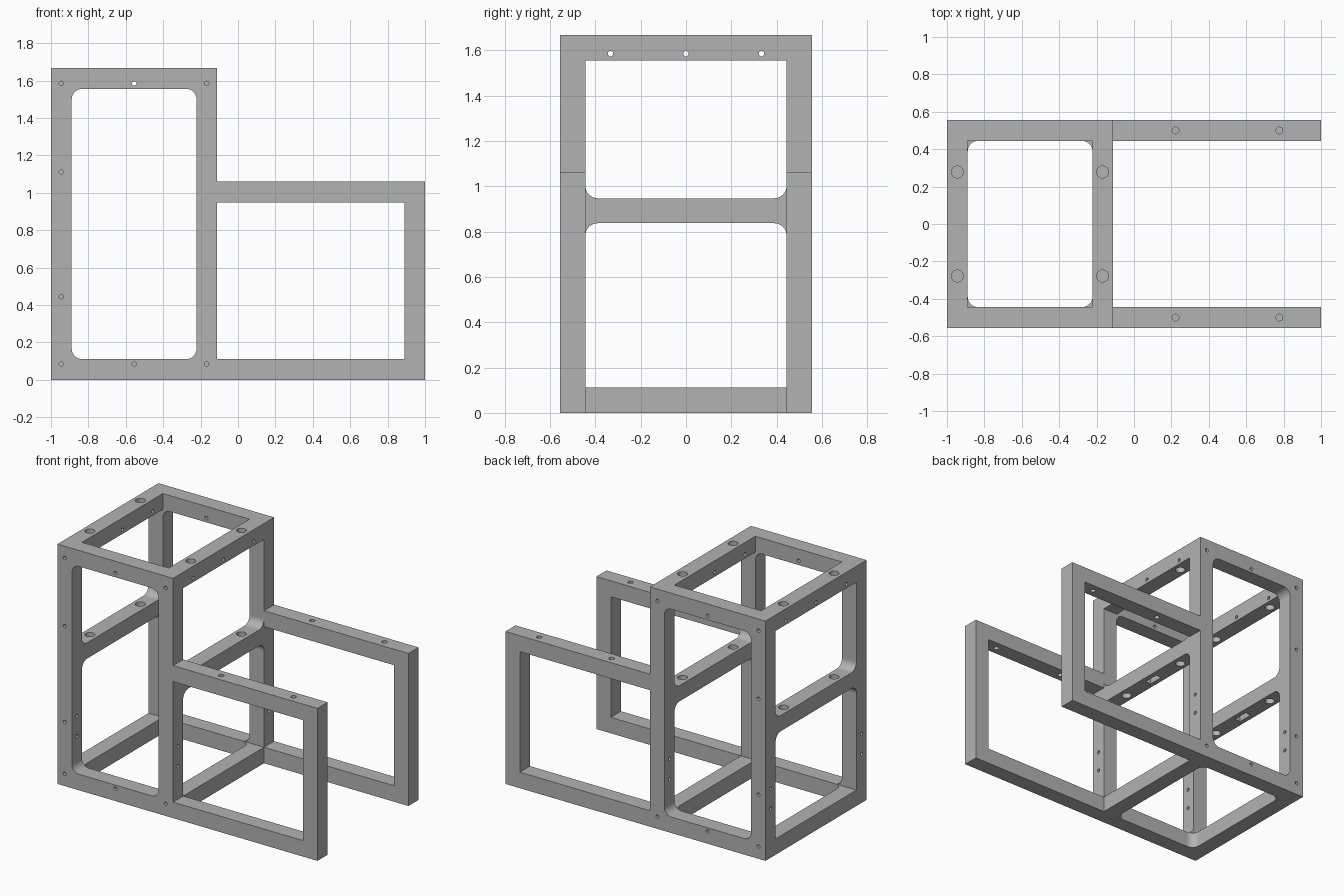
import bpy, bmesh, math
from mathutils import Vector

cube = bpy.data.objects.get("Cube")
if cube:
    bpy.data.objects.remove(cube, do_unlink=True)

T = 0.111                    # bar thickness
H, W, ARM = 1.667, 0.555, 1.06
IN = W - T                   # inner half width
POST = -T                    # tower face that the arms leave from
R = 0.055                    # fillet radius

grey = bpy.data.materials.new("grey metal")
grey.use_nodes = True
grey.diffuse_color = (0.45, 0.45, 0.45, 1)
grey.node_tree.nodes["Principled BSDF"].inputs["Base Color"].default_value = (0.45, 0.45, 0.45, 1)


def rect(a0, a1, b0, b1, low=0, high=0, steps=10):
    """Rectangle whose lower and upper corners may be rounded."""
    pts = []
    corners = [(a0, b0, 1, 1, low), (a1, b0, -1, 1, low),
               (a1, b1, -1, -1, high), (a0, b1, 1, -1, high)]
    for k, (a, b, sa, sb, r) in enumerate(corners):
        if not r:
            pts.append((a, b))
            continue
        for i in range(steps + 1):
            t = math.pi + (k + i / steps) * math.pi / 2
            pts.append((a + sa * r + r * math.cos(t), b + sb * r + r * math.sin(t)))
    return pts


def circle(a, b, r, n=24):
    return [(a + r * math.cos(i * math.tau / n), b + r * math.sin(i * math.tau / n)) for i in range(n)]


def prism(bm, axis, profile, lo, hi):
    """Extrude a profile along an axis; profile axes are (y,z), (x,z) or (x,y)."""
    def place(a, b, c):
        return Vector({"x": (c, a, b), "y": (a, c, b), "z": (a, b, c)}[axis])
    face = bm.faces.new([bm.verts.new(place(a, b, lo)) for a, b in profile])
    ext = bmesh.ops.extrude_face_region(bm, geom=[face])
    verts = [v for v in ext["geom"] if isinstance(v, bmesh.types.BMVert)]
    bmesh.ops.translate(bm, verts=verts, vec=place(0, 0, hi - lo))


def make(name, prisms):
    bm = bmesh.new()
    for p in prisms:
        prism(bm, *p)
    bmesh.ops.recalc_face_normals(bm, faces=bm.faces)
    mesh = bpy.data.meshes.new(name)
    bm.to_mesh(mesh)
    bm.free()
    obj = bpy.data.objects.new(name, mesh)
    bpy.context.collection.objects.link(obj)
    return obj


# Solid block with the side outline of the frame
outline = [(-1, 0), (1, 0), (1, ARM), (POST, ARM), (POST, H), (-1, H)]
frame = make("frame", [("y", outline, -W, W)])
frame.data.materials.append(grey)

left, right = -1 + T, POST - T
mid_low, mid_high = 0.837, 0.947

# Openings
cuts = [
    [("z", rect(POST, 1.2, -IN, IN), -0.1, 2)],                      # gap between arms
    [("y", rect(POST, 1 - T, T, ARM - T), -1, 1)],                   # arm windows
    [("z", rect(left, right, -IN, IN), T, 2)],                       # tower cavity
    [("z", rect(left, right, -IN, IN, R, R), -0.1, 0.3)],            # base opening
    [("y", rect(left, right, T, H - T, R, R), -1, 1)],               # front and back windows
    [("x", rect(-IN, IN, mid_high, H - T, R, 0), -1.2, 0.1),         # upper side windows
     ("x", rect(-IN, IN, T, mid_low, 0, R), -1.2, 0.1)],             # lower side windows
]

# Screw holes, bores and pockets
holes = []
post_x = (-0.945, -0.168)
small = 0.012
top_z, low_z = 1.585, 0.085
for x in post_x:
    for y in (-0.278, 0.278):
        holes.append(("z", circle(x, y, 0.032), 0.7, 2))
    # slot under each middle bar
    holes.append(("z", rect(x - 0.022, x + 0.022, -0.055, 0.055), 0.7, mid_low + 0.05))
for y in (-0.333, 0, 0.333):
    holes.append(("x", circle(y, top_z, small), -1.2, 0.1))
holes.append(("y", circle(-0.555, top_z, small), -1, 1))
for s in (-1, 1):
    for x in (0.222, 0.777):
        holes.append(("z", circle(x, s * 0.5, 0.018), 0.8, 1.2))
    for z in (0.34, 0.48):
        holes.append(("x", circle(s * 0.5, z, small), -1.2, 0.1))
    blind = [(post_x[0], z) for z in (low_z, 0.445, 1.112, top_z)]
    blind += [(post_x[1], low_z), (post_x[1], top_z), (-0.555, low_z)]
    for x, z in blind:
        a, b = sorted((s * (W - 0.08), s * (W + 0.1)))
        holes.append(("y", circle(x, z, small), a, b))
cuts.append(holes)

# Apply all cuts, then remove the cutters
cutters = []
for i, prisms in enumerate(cuts):
    cutter = make("cutter_%d" % i, prisms)
    cutter.hide_render = True
    mod = frame.modifiers.new("cut", "BOOLEAN")
    mod.operation, mod.solver, mod.object = "DIFFERENCE", "EXACT", cutter
    cutters.append(cutter)
bpy.context.view_layer.update()
result = bpy.data.meshes.new_from_object(frame.evaluated_get(bpy.context.evaluated_depsgraph_get()))
frame.modifiers.clear()
frame.data = result
for cutter in cutters:
    bpy.data.objects.remove(cutter, do_unlink=True)

# Curved walls smooth, flat walls flat
for p in result.polygons:
    p.use_smooth = max(abs(c) for c in p.normal) < 0.9999
    p.material_index = 0
